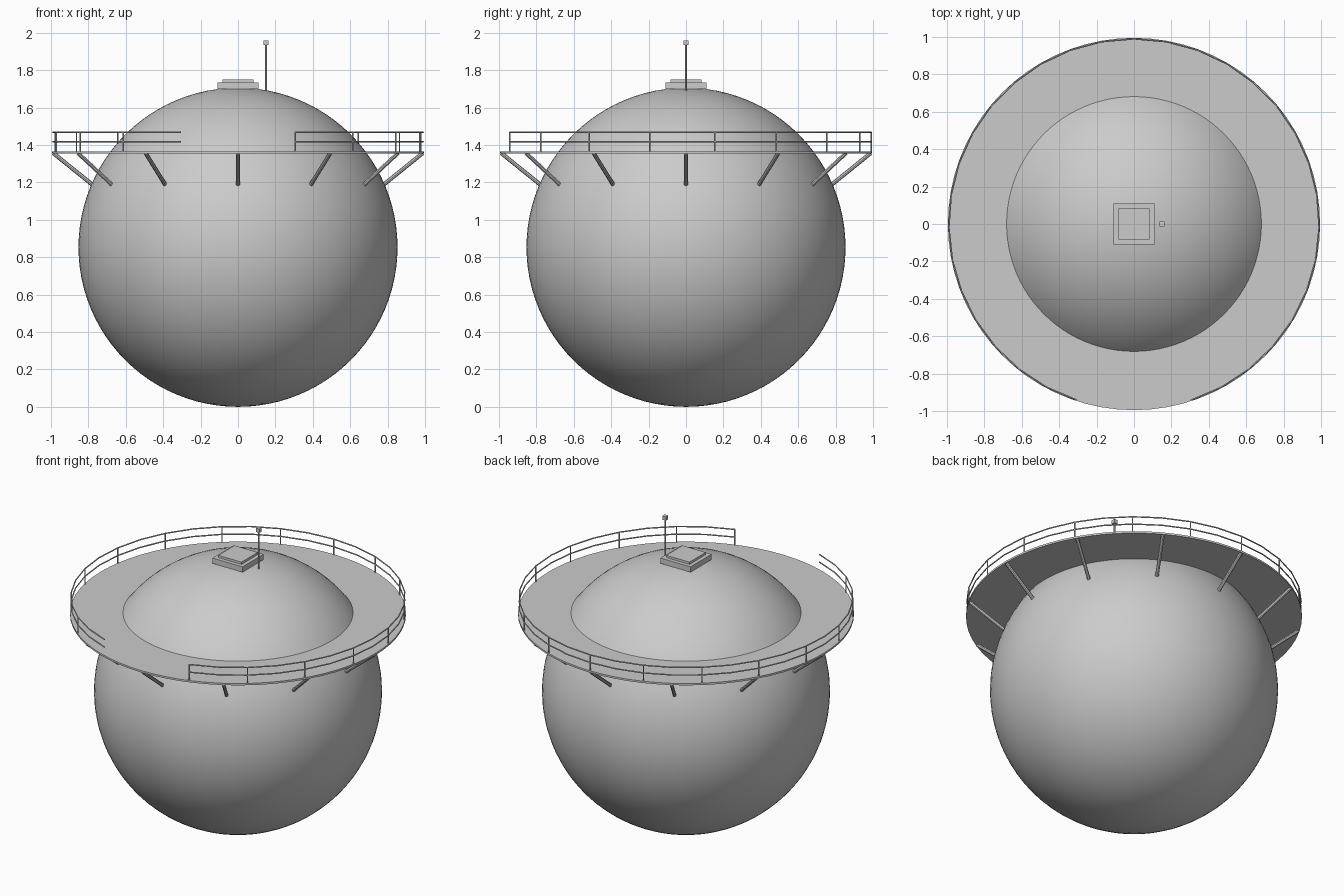
import bpy, bmesh, math
from mathutils import Vector

if "Cube" in bpy.data.objects:
    bpy.data.objects.remove(bpy.data.objects["Cube"])

R, CZ = 0.853, 0.853              # sphere radius and centre height
DECK_Z, DECK_R, RAIL_R = 1.36, 0.995, 0.99


def polar(r, deg, z):
    a = math.radians(deg)
    return Vector((r * math.cos(a), r * math.sin(a), z))


def finish(name, bm, smooth=True):
    bmesh.ops.recalc_face_normals(bm, faces=bm.faces)
    me = bpy.data.meshes.new(name)
    bm.to_mesh(me)
    bm.free()
    ob = bpy.data.objects.new(name, me)
    bpy.context.collection.objects.link(ob)
    if smooth:
        bpy.ops.object.select_all(action='DESELECT')
        ob.select_set(True)
        bpy.context.view_layer.objects.active = ob
        bpy.ops.object.shade_smooth_by_angle(angle=math.radians(40))
    return ob


def rod(bm, a, b, r, sides=8):
    d = b - a
    m = d.to_track_quat('Z', 'Y').to_matrix().to_4x4()
    m.translation = (a + b) / 2
    bmesh.ops.create_cone(bm, cap_ends=True, segments=sides, radius1=r,
                          radius2=r, depth=d.length, matrix=m)


def box(name, loc, size):
    bm = bmesh.new()
    bmesh.ops.create_cube(bm, size=1)
    for v in bm.verts:
        v.co = Vector(c * s for c, s in zip(v.co, size)) + Vector(loc)
    return finish(name, bm, False)


# Spherical tank
bm = bmesh.new()
bmesh.ops.create_uvsphere(bm, u_segments=96, v_segments=48, radius=R)
bmesh.ops.translate(bm, verts=bm.verts, vec=(0, 0, CZ))
finish("tank", bm)

# Ring walkway: rectangular section swept around the tank
bm = bmesh.new()
N = 72
section = [(0.675, DECK_Z - 0.006), (DECK_R, DECK_Z - 0.006),
           (DECK_R, DECK_Z + 0.006), (0.675, DECK_Z + 0.006)]
rings = [[bm.verts.new(polar(r, 360 * i / N, z)) for r, z in section] for i in range(N)]
for i in range(N):
    a, b = rings[i], rings[(i + 1) % N]
    for j in range(4):
        k = (j + 1) % 4
        bm.faces.new((a[j], b[j], b[k], a[k]))
finish("walkway", bm)

# Diagonal struts under the walkway
bm = bmesh.new()
for i in range(12):
    rod(bm, polar(0.775, 30 * i, 1.185), polar(0.987, 30 * i, DECK_Z - 0.004), 0.011)
finish("walkway_struts", bm)

# Railing posts, with an opening at the front
START, SPAN = -72, 324
bm = bmesh.new()
for i in range(16):
    a = START + SPAN * i / 16
    rod(bm, polar(RAIL_R, a, DECK_Z), polar(RAIL_R, a, 1.47), 0.004, 6)
finish("railing_posts", bm)

# Two handrails
for name, z in (("top_rail", 1.468), ("middle_rail", 1.418)):
    cu = bpy.data.curves.new(name, 'CURVE')
    cu.dimensions = '3D'
    cu.bevel_depth = 0.004
    cu.bevel_resolution = 1
    cu.use_fill_caps = True
    sp = cu.splines.new('POLY')
    sp.points.add(32)
    for i, p in enumerate(sp.points):
        p.co = (*polar(RAIL_R, START + SPAN * i / 32, z), 1)
    bpy.context.collection.objects.link(bpy.data.objects.new(name, cu))

# Roof hatch and lid
box("hatch_base", (0, 0, 1.7175), (0.217, 0.217, 0.035))
box("hatch_lid", (0, 0, 1.742), (0.168, 0.168, 0.016))

# Mast with small beacon
bm = bmesh.new()
rod(bm, Vector((0.15, 0, 1.68)), Vector((0.15, 0, 1.94)), 0.0055)
finish("mast", bm)
box("beacon", (0.15, 0, 1.947), (0.025, 0.025, 0.025))
